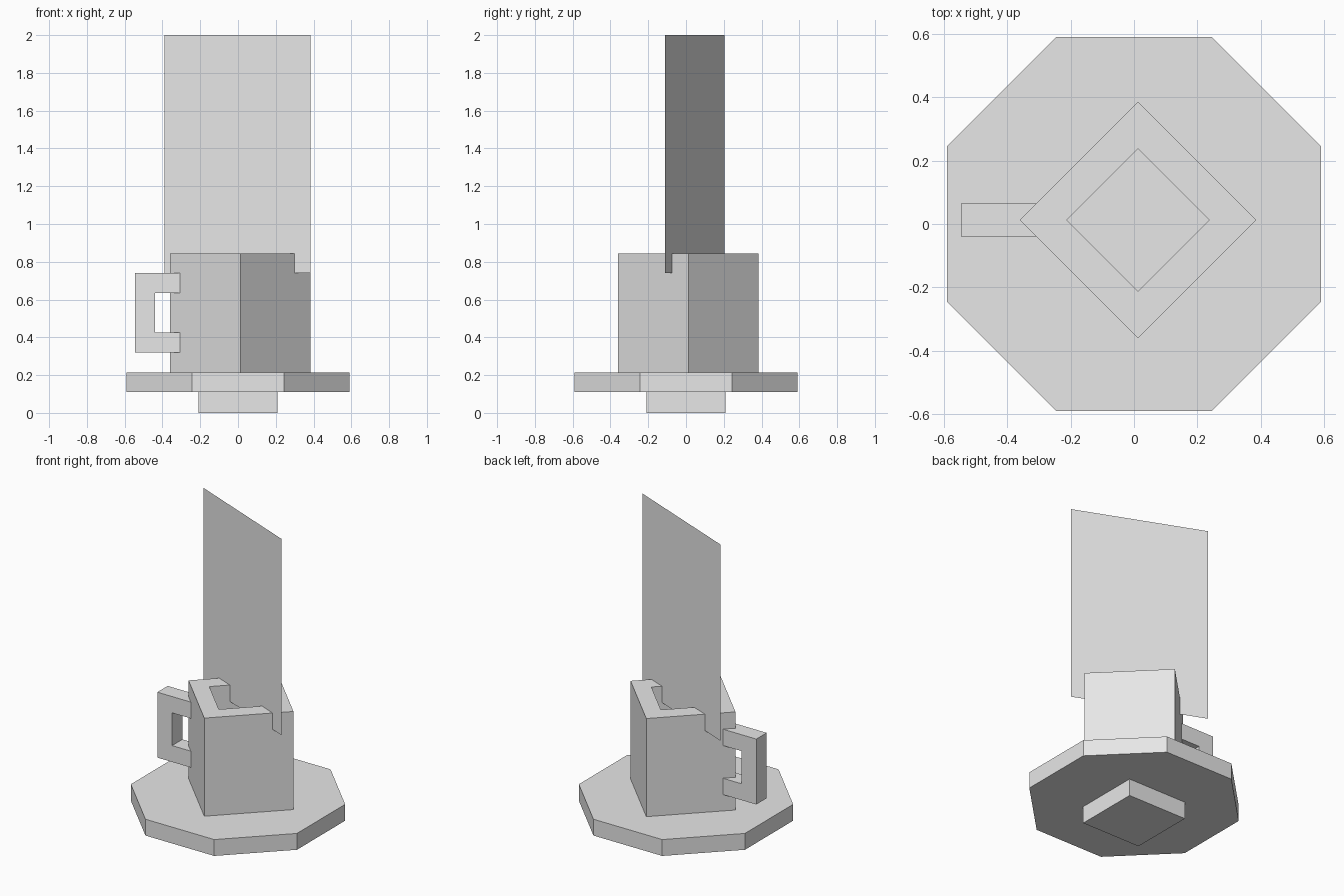
import bpy
import bmesh
from math import cos, sin, pi, sqrt

if "Cube" in bpy.data.objects:
    bpy.data.objects.remove(bpy.data.objects["Cube"], do_unlink=True)

U = 0.105  # module shared by all the parts

grey = bpy.data.materials.new("plain_grey")
grey.use_nodes = True
grey.diffuse_color = (0.8, 0.8, 0.8, 1)
grey.node_tree.nodes["Principled BSDF"].inputs["Base Color"].default_value = (0.8, 0.8, 0.8, 1)


def finish(name, bm):
    mesh = bpy.data.meshes.new(name)
    bm.normal_update()
    bm.to_mesh(mesh)
    bm.free()
    mesh.materials.append(grey)
    obj = bpy.data.objects.new(name, mesh)
    bpy.context.collection.objects.link(obj)
    return obj


def extrude(bm, points, direction):
    """Raise a flat outline into a solid."""
    face = bm.faces.new([bm.verts.new(p) for p in points])
    new = bmesh.ops.extrude_face_region(bm, geom=[face], use_keep_orig=True)
    moved = [g for g in new["geom"] if isinstance(g, bmesh.types.BMVert)]
    bmesh.ops.translate(bm, verts=moved, vec=direction)
    bmesh.ops.recalc_face_normals(bm, faces=bm.faces[:])


def ring(count, radius, z, centre=0.0, turn=0.0):
    angles = [turn + 2 * pi * i / count for i in range(count)]
    return [(centre + radius * cos(a), centre + radius * sin(a), z) for a in angles]


# Square foot under the saucer
bm = bmesh.new()
extrude(bm, ring(4, 2 * U * sqrt(2), 0, turn=pi / 4), (0, 0, 0.11))
finish("foot", bm)

# Eight-sided saucer
bm = bmesh.new()
extrude(bm, ring(8, 0.59 / cos(pi / 8), 0.11, turn=pi / 8), (0, 0, U))
finish("saucer", bm)

# Square cup turned on its corner, hollow with a thick rim
bm = bmesh.new()
loops = [[bm.verts.new(p) for p in ring(4, r, z, centre=0.0125)]
         for r, z in ((0.3725, 0.215), (0.3725, 0.845), (0.225, 0.845), (0.225, 0.32))]
for low, high in zip(loops, loops[1:]):
    for i in range(4):
        j = (i + 1) % 4
        bm.faces.new((low[i], low[j], high[j], high[i]))
bm.faces.new(loops[0][::-1])
bm.faces.new(loops[-1])
bmesh.ops.recalc_face_normals(bm, faces=bm.faces[:])
finish("cup", bm)

# C-shaped handle, its ends buried in the cup wall
bm = bmesh.new()
out, mid, end = -0.545, -0.44, -0.24
profile = [(end, 0.32), (out, 0.32), (out, 0.74), (end, 0.74),
           (end, 0.635), (mid, 0.635), (mid, 0.425), (end, 0.425)]
extrude(bm, [(x, -0.04, z) for x, z in profile], (0, U, 0))
finish("handle", bm)

# Thin upright sheet of steam
bm = bmesh.new()
a, b = (-0.39, 0.205), (0.385, -0.11)
bm.faces.new([bm.verts.new((*p, z)) for p, z in ((a, 0.74), (b, 0.74), (b, 2), (a, 2))])
finish("steam_sheet", bm)
